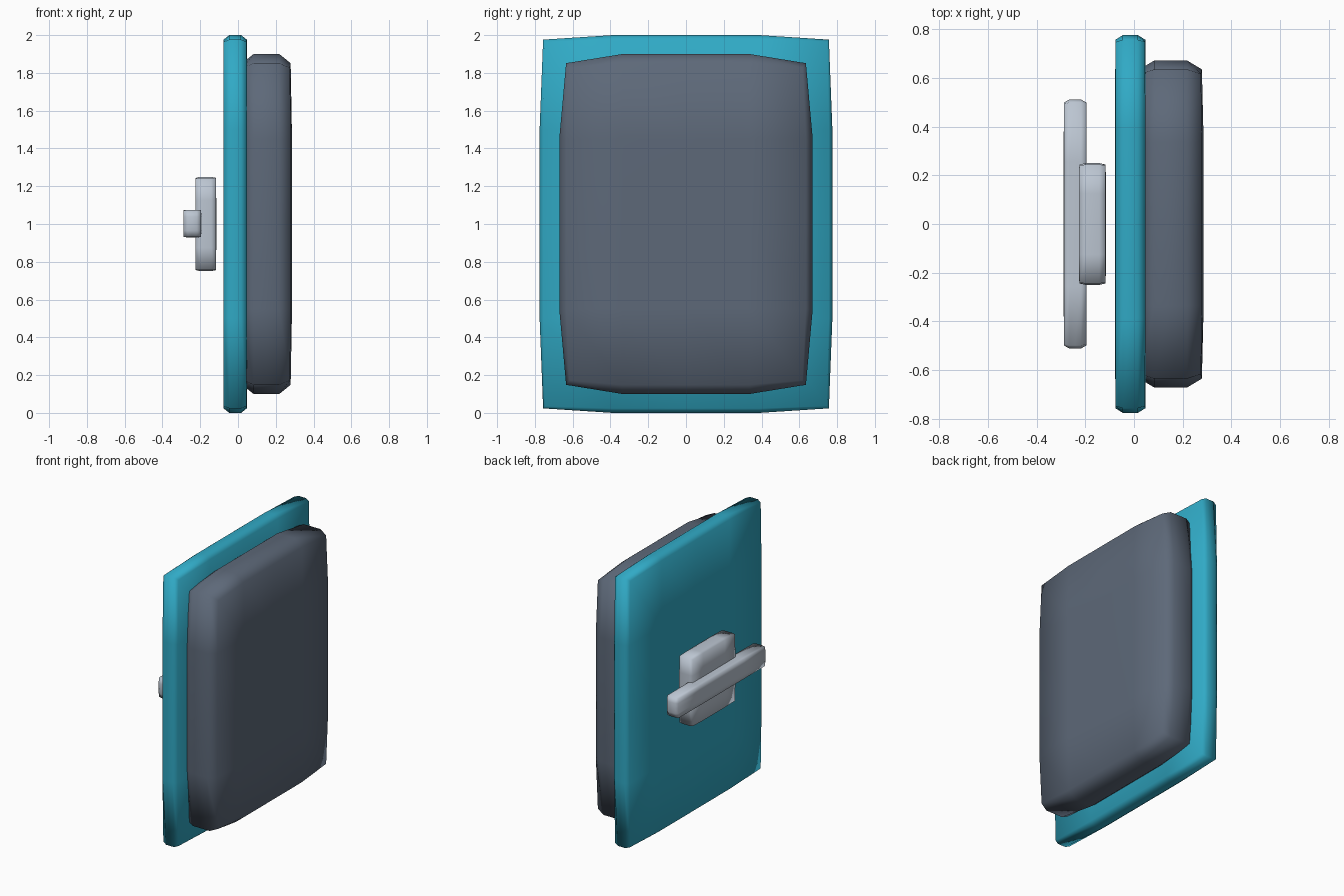
import bpy, bmesh
from mathutils import Vector

if "Cube" in bpy.data.objects:
    bpy.data.objects.remove(bpy.data.objects["Cube"])


def material(name, rgb):
    mat = bpy.data.materials.new(name)
    mat.diffuse_color = (*rgb, 1.0)
    mat.use_nodes = True
    mat.node_tree.nodes["Principled BSDF"].inputs["Base Color"].default_value = mat.diffuse_color
    return mat


def soft_box(name, lo, hi, soft, mat):
    """Box with a 4x4 grid per face; edges and corners eased inward by 'soft'."""
    centre = (Vector(lo) + Vector(hi)) / 2
    half = (Vector(hi) - Vector(lo)) / 2
    bm = bmesh.new()
    bmesh.ops.create_cube(bm, size=2)
    bmesh.ops.subdivide_edges(bm, edges=bm.edges[:], cuts=3, use_grid_fill=True)
    for v in bm.verts:
        outer = [i for i in range(3) if abs(v.co[i]) > 0.99]
        ease = {1: 0.0, 2: soft, 3: 1.5 * soft}[len(outer)]
        for i in outer:
            v.co[i] *= 1 - ease
        v.co = centre + v.co * half
    for f in bm.faces:
        f.smooth = True
    mesh = bpy.data.meshes.new(name)
    bm.to_mesh(mesh)
    bm.free()
    mesh.materials.append(mat)
    obj = bpy.data.objects.new(name, mesh)
    bpy.context.collection.objects.link(obj)
    return obj


teal = material("teal", (0.03, 0.40, 0.56))
slate = material("slate", (0.11, 0.14, 0.19))
metal = material("metal", (0.50, 0.56, 0.64))

# Main panel
soft_box("panel", (-0.078, -0.775, 0.0), (0.048, 0.775, 2.0), 0.024, teal)
# Thick pad, its back sunk into the panel
soft_box("pad", (0.015, -0.671, 0.10), (0.286, 0.671, 1.90), 0.054, slate)
# Square boss behind the panel and the grip bar across it
soft_box("boss_plate", (-0.226, -0.25, 0.75), (-0.115, 0.25, 1.25), 0.024, metal)
soft_box("grip_bar", (-0.289, -0.511, 0.929), (-0.194, 0.511, 1.075), 0.024, metal)
